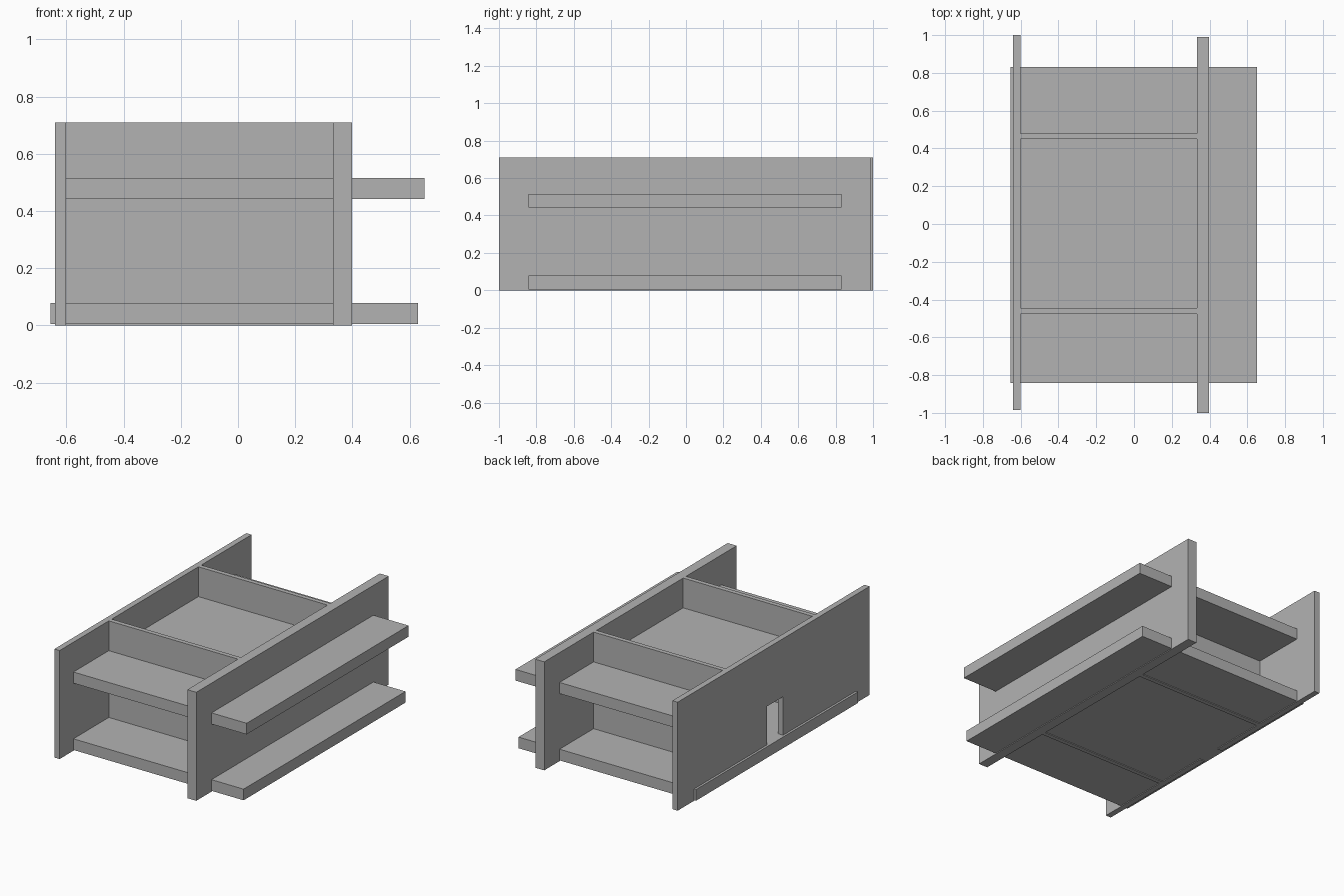
import bpy
import bmesh

if "Cube" in bpy.data.objects:
    bpy.data.objects.remove(bpy.data.objects["Cube"])

grey = bpy.data.materials.new("plain grey")
grey.diffuse_color = (0.45, 0.45, 0.45, 1.0)
grey.use_nodes = True
grey.node_tree.nodes["Principled BSDF"].inputs["Base Color"].default_value = grey.diffuse_color


def slab(name, outline, x0, x1):
    """Extrude a (y, z) outline from x0 to x1."""
    bm = bmesh.new()
    face = bm.faces.new([bm.verts.new((x0, y, z)) for y, z in outline])
    ext = bmesh.ops.extrude_face_region(bm, geom=[face])
    moved = [v for v in ext["geom"] if isinstance(v, bmesh.types.BMVert)]
    bmesh.ops.translate(bm, verts=moved, vec=(x1 - x0, 0, 0))
    bmesh.ops.recalc_face_normals(bm, faces=bm.faces)
    mesh = bpy.data.meshes.new(name)
    bm.to_mesh(mesh)
    bm.free()
    mesh.materials.append(grey)
    obj = bpy.data.objects.new(name, mesh)
    bpy.context.collection.objects.link(obj)
    return obj


def box(name, x, y, z):
    return slab(name, [(y[0], z[0]), (y[1], z[0]), (y[1], z[1]), (y[0], z[1])], *x)


H = 0.71

# Long side panels; the left one has a small doorway cut up from its base
slab("left_panel",
     [(-0.985, 0), (-0.09, 0), (-0.09, 0.33), (0.075, 0.33),
      (0.075, 0), (1.0, 0), (1.0, H), (-0.985, H)], -0.64, -0.602)
box("right_panel", (0.333, 0.398), (-1.0, 0.99), (0, H))

# Floor boards passing through the panels
box("lower_floor", (-0.655, 0.63), (-0.842, 0.832), (0.005, 0.078))
box("upper_floor", (-0.635, 0.652), (-0.842, 0.832), (0.442, 0.515))

# Cross walls between the side panels
box("front_cross_wall", (-0.602, 0.333), (-0.476, -0.446), (0, H))
box("back_cross_wall", (-0.602, 0.333), (0.45, 0.48), (0, H))
